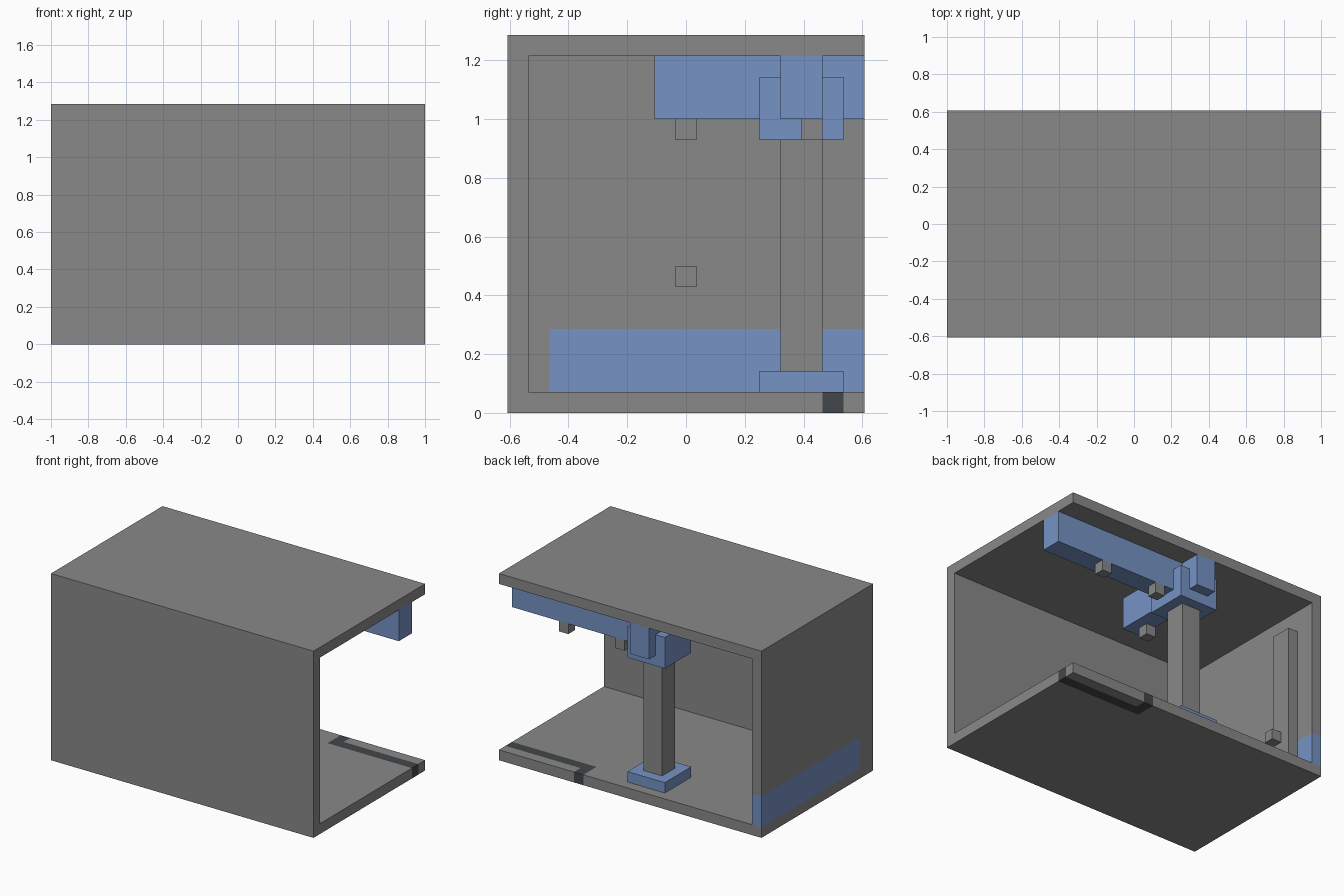
import bpy
import bmesh
from mathutils import Vector

cube = bpy.data.objects.get("Cube")
if cube:
    bpy.data.objects.remove(cube, do_unlink=True)

U = 1 / 14  # building module


def material(name, rgb):
    mat = bpy.data.materials.new(name)
    mat.use_nodes = True
    color = (*rgb, 1)
    mat.diffuse_color = color
    mat.node_tree.nodes["Principled BSDF"].inputs["Base Color"].default_value = color
    return mat


GREY = material("concrete grey", (0.25, 0.25, 0.25))
BLUE = material("steel blue", (0.18, 0.29, 0.56))
DARK = material("charcoal", (0.055, 0.062, 0.07))


def prism(name, outline, low, high, mat, axis="z"):
    """Extrude an outline, in modules, along z (xy outline) or x (yz outline)."""
    bm = bmesh.new()
    place = (lambda a, b: (a, b, low)) if axis == "z" else (lambda a, b: (low, a, b))
    shift = Vector((0, 0, high - low)) if axis == "z" else Vector((high - low, 0, 0))
    face = bm.faces.new([bm.verts.new(place(a, b)) for a, b in outline])
    grown = bmesh.ops.extrude_face_region(bm, geom=[face])["geom"]
    bmesh.ops.translate(bm, vec=shift,
                        verts=[g for g in grown if isinstance(g, bmesh.types.BMVert)])
    bmesh.ops.recalc_face_normals(bm, faces=bm.faces)
    bmesh.ops.scale(bm, vec=(U, U, U), verts=bm.verts)
    mesh = bpy.data.meshes.new(name)
    bm.to_mesh(mesh)
    bm.free()
    mesh.materials.append(mat)
    obj = bpy.data.objects.new(name, mesh)
    bpy.context.collection.objects.link(obj)
    return obj


def box(name, x, y, z, mat):
    outline = [(x[0], y[0]), (x[1], y[0]), (x[1], y[1]), (x[0], y[1])]
    return prism(name, outline, z[0], z[1], mat)


# Shell: open at the back and on the left
box("roof", (-14, 14), (-8.5, 8.5), (17, 18), GREY)
box("front_wall", (-14, 14), (-8.5, -7.5), (1, 17), GREY)

# Floor with an L-shaped channel let through it
prism("floor", [(-14, -8.5), (14, -8.5), (14, 6.5), (5, 6.5), (5, 8.5), (-14, 8.5)],
      0, 1, GREY)
prism("floor_channel", [(5, 6.5), (14, 6.5), (14, 7.5), (6, 7.5), (6, 8.5), (5, 8.5)],
      0, 1, DARK)
box("floor_edge", (6, 14), (7.5, 8.5), (0, 1), GREY)

# End wall with a blue band let through it
prism("end_wall", [(-7.5, 1), (-6.5, 1), (-6.5, 4), (8.5, 4), (8.5, 17), (-7.5, 17)],
      -14, -13, GREY, axis="x")
box("end_wall_band", (-14, -13), (-6.5, 8.5), (1, 4), BLUE)

# Column with base and capital
box("column_base", (-3, 1), (3.5, 7.5), (1, 2), BLUE)
box("column", (-2, 0), (4.5, 6.5), (2, 13), GREY)
box("column_capital", (-3, 1), (3.5, 7.5), (13, 16), BLUE)

# Ceiling beams meeting over the column
box("long_beam", (0, 14), (4.5, 6.5), (14, 17), BLUE)
box("cross_beam", (-2, 0), (-1.5, 8.5), (14, 17), BLUE)

# Pilaster against the end wall
box("pilaster", (-13, -12), (4.5, 6.5), (1, 15), GREY)

# Single-module pegs, placed by their low corner
pegs = {
    "long_beam_outer_peg": (8, 5.5, 13),
    "long_beam_inner_peg": (2, 5.5, 13),
    "cross_beam_peg": (-2, -0.5, 13),
    "end_wall_peg": (-13, -0.5, 6),
    "pilaster_peg": (-12, 4.5, 4),
}
for name, corner in pegs.items():
    box(name, *[(c, c + 1) for c in corner], GREY)
